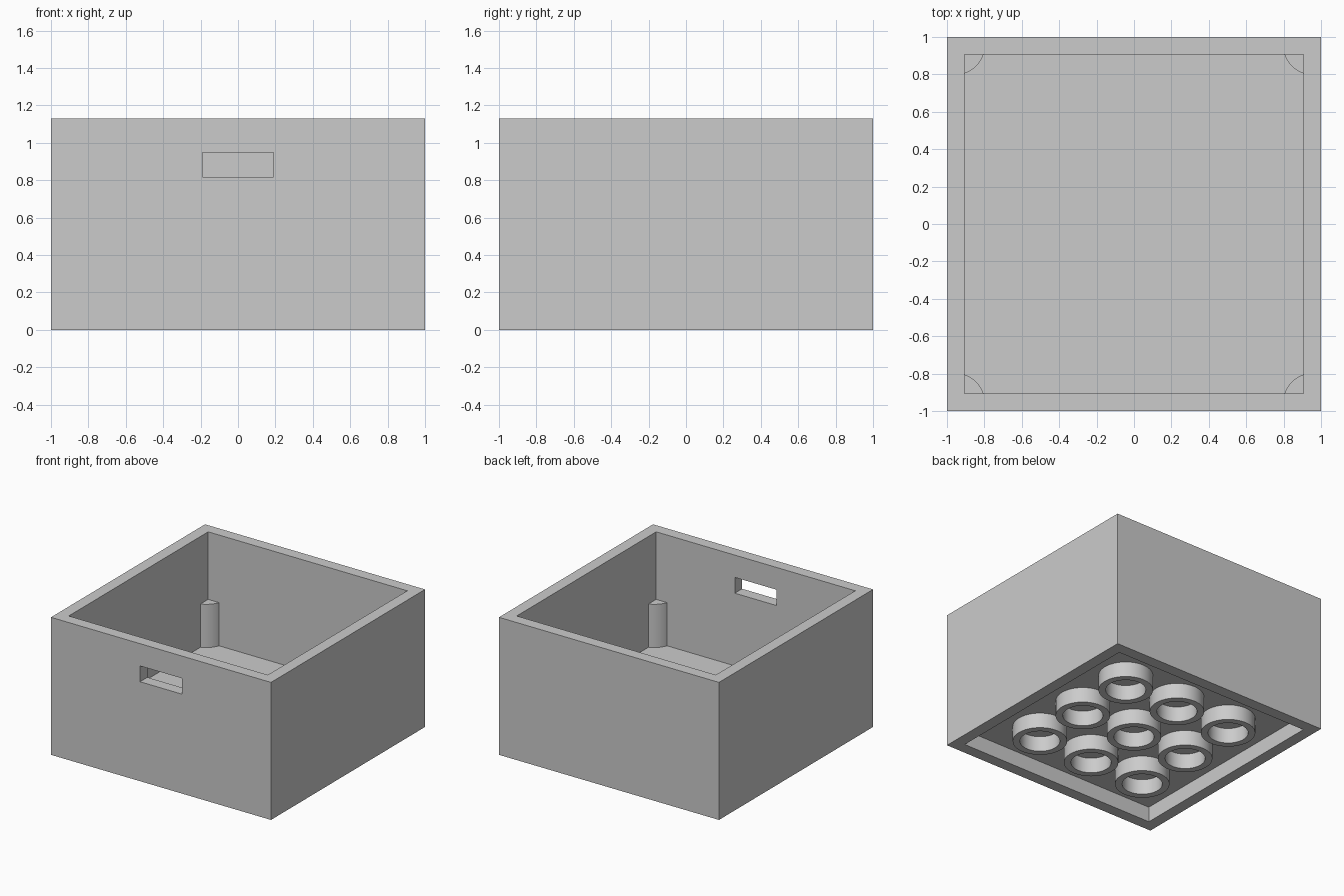
import bpy
import bmesh
from math import cos, sin, asin, pi
from mathutils import Vector

HEIGHT = 1.13
INNER = 0.905        # half width of the cavity
FLOOR_LOW, FLOOR_TOP = 0.126, 0.22
POST_TOP = 0.575
PITCH = 0.503        # spacing of the underside tubes

old = bpy.data.objects.get("Cube")
if old:
    bpy.data.objects.remove(old, do_unlink=True)

grey = bpy.data.materials.new("grey_plastic")
grey.use_nodes = True
colour = (0.6, 0.6, 0.6, 1)
grey.diffuse_color = colour
grey.node_tree.nodes["Principled BSDF"].inputs["Base Color"].default_value = colour


def finish(name, bm, smooth=False):
    """Turn a bmesh into a named grey object."""
    bmesh.ops.recalc_face_normals(bm, faces=bm.faces[:])
    mesh = bpy.data.meshes.new(name)
    bm.to_mesh(mesh)
    bm.free()
    mesh.materials.append(grey)
    obj = bpy.data.objects.new(name, mesh)
    bpy.context.collection.objects.link(obj)
    if smooth:
        bpy.ops.object.select_all(action="DESELECT")
        obj.select_set(True)
        bpy.context.view_layer.objects.active = obj
        bpy.ops.object.shade_smooth_by_angle(angle=pi / 6)
    return obj


def box(name, low, high):
    low, high = Vector(low), Vector(high)
    bm = bmesh.new()
    bmesh.ops.create_cube(bm, size=1)
    bmesh.ops.scale(bm, vec=high - low, verts=bm.verts)
    bmesh.ops.translate(bm, vec=(low + high) / 2, verts=bm.verts)
    return finish(name, bm)


def cut(target, cutter):
    """Subtract a cutter and discard it."""
    mod = target.modifiers.new("cut", "BOOLEAN")
    mod.operation = "DIFFERENCE"
    mod.solver = "EXACT"
    mod.object = cutter
    bpy.context.view_layer.objects.active = target
    bpy.ops.object.modifier_apply(modifier=mod.name)
    bpy.data.objects.remove(cutter, do_unlink=True)


# Open box with a raised floor, a recessed underside and a front handle slot
body = box("box_body", (-1, -1, 0), (1, 1, HEIGHT))
cut(body, box("cavity_cutter", (-INNER, -INNER, FLOOR_TOP), (INNER, INNER, 2)))
cut(body, box("underside_cutter", (-INNER, -INNER, -1), (INNER, INNER, FLOOR_LOW)))
cut(body, box("slot_cutter", (-0.19, -1.2, 0.817), (0.19, -0.7, 0.947)))


# Rounded posts in the four inner corners
def corner_post(name, sx, sy):
    centre, radius, steps = 0.96, 0.164, 12
    start = asin((centre - INNER) / radius)
    points = [(INNER, INNER)]
    for i in range(steps + 1):
        a = start + (pi / 2 - 2 * start) * i / steps
        points.append((centre - radius * cos(a), centre - radius * sin(a)))
    bm = bmesh.new()
    face = bm.faces.new([bm.verts.new((sx * x, sy * y, FLOOR_TOP)) for x, y in points])
    top = bmesh.ops.extrude_face_region(bm, geom=[face])["geom"]
    bmesh.ops.translate(bm, vec=(0, 0, POST_TOP - FLOOR_TOP),
                        verts=[v for v in top if isinstance(v, bmesh.types.BMVert)])
    finish(name, bm, smooth=True)


for fb, sy in (("front", -1), ("back", 1)):
    for side, sx in (("right", -1), ("left", 1)):
        corner_post(f"{fb}_{side}_post", sx, sy)


# Hollow tubes under the floor, in a three by three grid
def tube(name, x, y, outer=0.205, inner=0.151, sides=64):
    bm = bmesh.new()
    rings = []
    for r, z in ((inner, FLOOR_LOW), (inner, 0), (outer, 0), (outer, FLOOR_LOW)):
        rings.append([bm.verts.new((x + r * cos(2 * pi * i / sides),
                                    y + r * sin(2 * pi * i / sides), z))
                      for i in range(sides)])
    for a, b in zip(rings, rings[1:] + rings[:1]):
        for i in range(sides):
            j = (i + 1) % sides
            bm.faces.new((a[i], a[j], b[j], b[i]))
    finish(name, bm, smooth=True)


for row in (-1, 0, 1):
    for col in (-1, 0, 1):
        tube(f"underside_tube_{row + 2}_{col + 2}", col * PITCH, row * PITCH)
